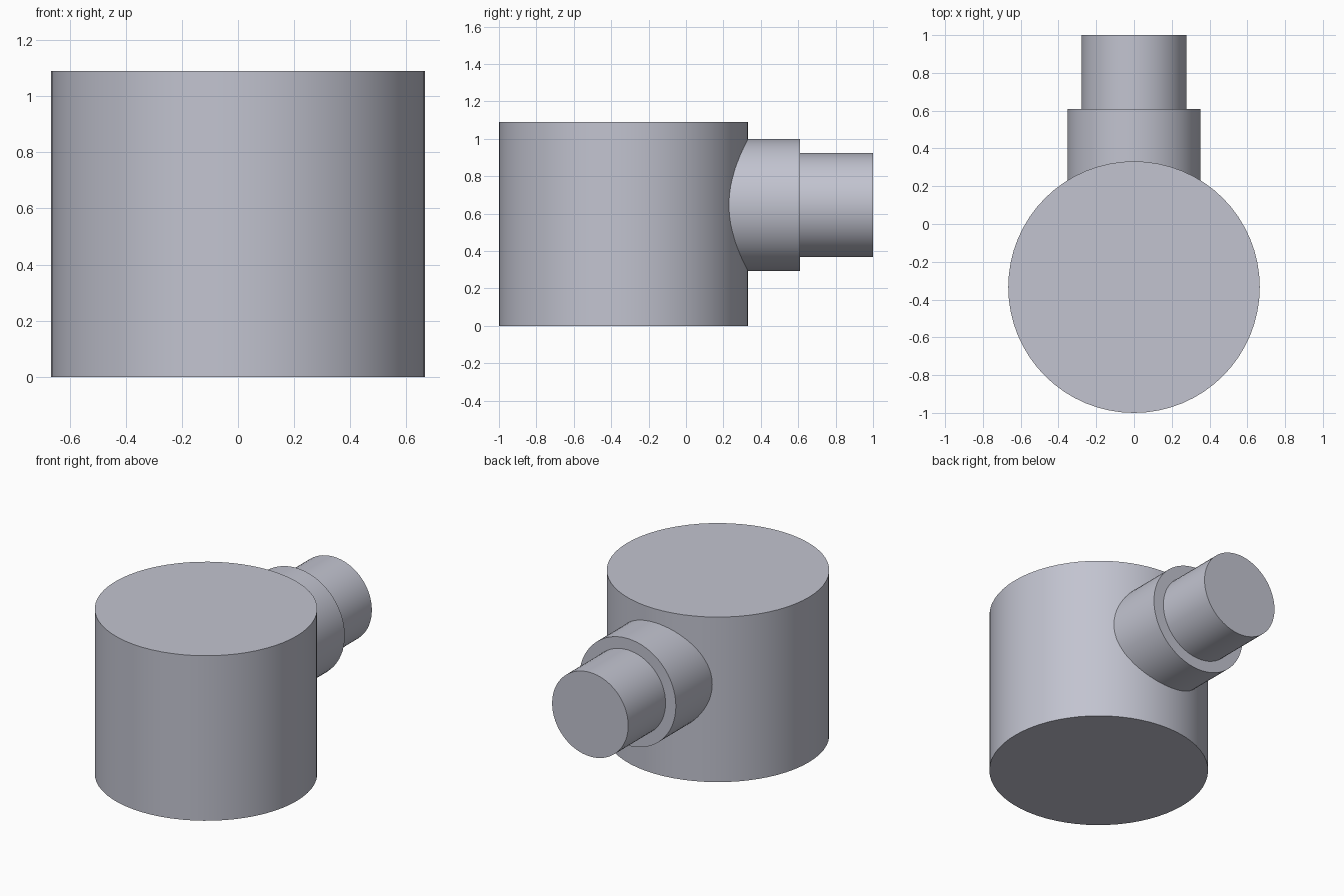
import bpy
import math

cube = bpy.data.objects.get("Cube")
if cube:
    bpy.data.objects.remove(cube, do_unlink=True)

# Single grey finish
grey = bpy.data.materials.new("cool_grey")
grey.use_nodes = True
colour = (0.54, 0.55, 0.63, 1.0)
grey.diffuse_color = colour
grey.node_tree.nodes["Principled BSDF"].inputs["Base Color"].default_value = colour


def cylinder(name, radius, depth, location, tilt=0.0):
    bpy.ops.mesh.primitive_cylinder_add(vertices=64, radius=radius, depth=depth,
                                        location=location, rotation=(tilt, 0, 0))
    obj = bpy.context.object
    obj.name = name
    bpy.ops.object.transform_apply(location=False, rotation=True, scale=False)
    obj.data.materials.append(grey)
    bpy.ops.object.shade_smooth_by_angle(angle=math.radians(30))
    return obj


def spout(name, radius, y_start, y_end):
    return cylinder(name, radius, y_end - y_start,
                    (0, (y_start + y_end) / 2, SPOUT_Z), math.pi / 2)


HEIGHT = 1.09
SPOUT_Z = 0.646

# Upright drum
cylinder("drum_body", 0.666, HEIGHT, (0, -0.334, HEIGHT / 2))

# Stepped spout at the back, rooted inside the drum
spout("spout_collar", 0.353, 0.0, 0.61)
spout("spout_pipe", 0.278, 0.5, 1.0)
